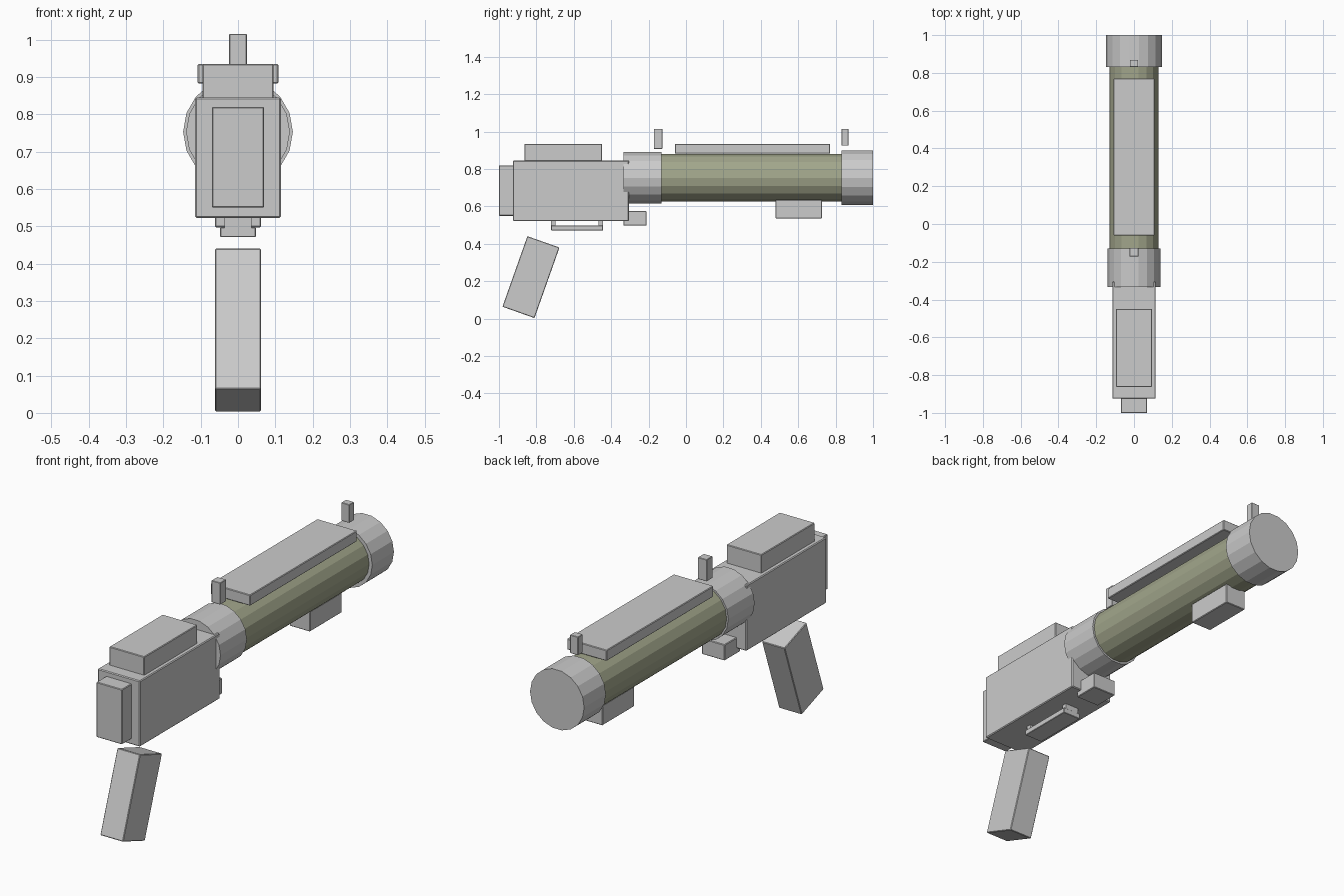
import bpy, bmesh, math
from mathutils import Matrix

if "Cube" in bpy.data.objects:
    bpy.data.objects.remove(bpy.data.objects["Cube"])

AXIS_Z = 0.753   # height of the barrel axis
SIDES = 18


def make_object(name, bm, mat=None):
    mesh = bpy.data.meshes.new(name)
    bm.to_mesh(mesh)
    bm.free()
    obj = bpy.data.objects.new(name, mesh)
    bpy.context.collection.objects.link(obj)
    if mat:
        mesh.materials.append(mat)
    return obj


def box(name, half_x, y, z, bevel=0.003):
    """Box centred on x = 0, spanning the given y and z ranges."""
    bm = bmesh.new()
    bmesh.ops.create_cube(bm, size=1)
    bmesh.ops.scale(bm, vec=(2 * half_x, y[1] - y[0], z[1] - z[0]), verts=bm.verts)
    obj = make_object(name, bm)
    obj.location = (0, (y[0] + y[1]) / 2, (z[0] + z[1]) / 2)
    if bevel:
        mod = obj.modifiers.new("edge", "BEVEL")
        mod.width = bevel
        mod.segments = 1
    return obj


def tube(name, radius, y, mat=None):
    """Faceted cylinder lying along y on the barrel axis."""
    bm = bmesh.new()
    turn = Matrix.Rotation(math.pi / 2, 4, 'X') @ Matrix.Rotation(math.pi / SIDES, 4, 'Z')
    bmesh.ops.create_cone(bm, cap_ends=True, segments=SIDES, radius1=radius,
                          radius2=radius, depth=y[1] - y[0], matrix=turn)
    obj = make_object(name, bm, mat)
    obj.location = (0, (y[0] + y[1]) / 2, AXIS_Z)
    return obj


olive = bpy.data.materials.new("olive_paint")
olive.diffuse_color = (0.36, 0.38, 0.26, 1)
olive.use_nodes = True
olive.node_tree.nodes["Principled BSDF"].inputs["Base Color"].default_value = olive.diffuse_color

# Barrel, rear collar and muzzle ring
tube("barrel", 0.13, (-0.20, 0.90), olive)
tube("rear_collar", 0.139, (-0.334, -0.13))
tube("muzzle_ring", 0.147, (0.832, 1.0))

# Receiver with its butt plate and top cover
box("receiver", 0.115, (-0.925, -0.305), (0.522, 0.845), 0.004)
box("butt_plate", 0.07, (-1.0, -0.92), (0.55, 0.82))
box("top_cover", 0.095, (-0.863, -0.449), (0.84, 0.935))

# Heat shield over the barrel and block below it
box("heat_shield", 0.108, (-0.06, 0.77), (0.882, 0.935))
box("fore_block", 0.055, (0.479, 0.727), (0.535, 0.634))

# Sights
box("rear_sight", 0.024, (-0.172, -0.126), (0.908, 1.015), 0.002)
box("front_sight", 0.022, (0.832, 0.869), (0.925, 1.015), 0.002)

# Latch block under the collar
box("latch_block", 0.062, (-0.334, -0.211), (0.497, 0.575))

# Trigger guard: a bar hung from two posts
box("guard_bar", 0.048, (-0.72, -0.444), (0.471, 0.497), 0.002)
for name, y in (("guard_post_rear", -0.71), ("guard_post_front", -0.456)):
    box(name, 0.036, (y - 0.011, y + 0.011), (0.475, 0.53), 0)

# Raked pistol grip
grip = box("grip", 0.062, (-0.92, -0.738), (0.022, 0.422))
grip.rotation_euler.x = math.radians(-19.5)
